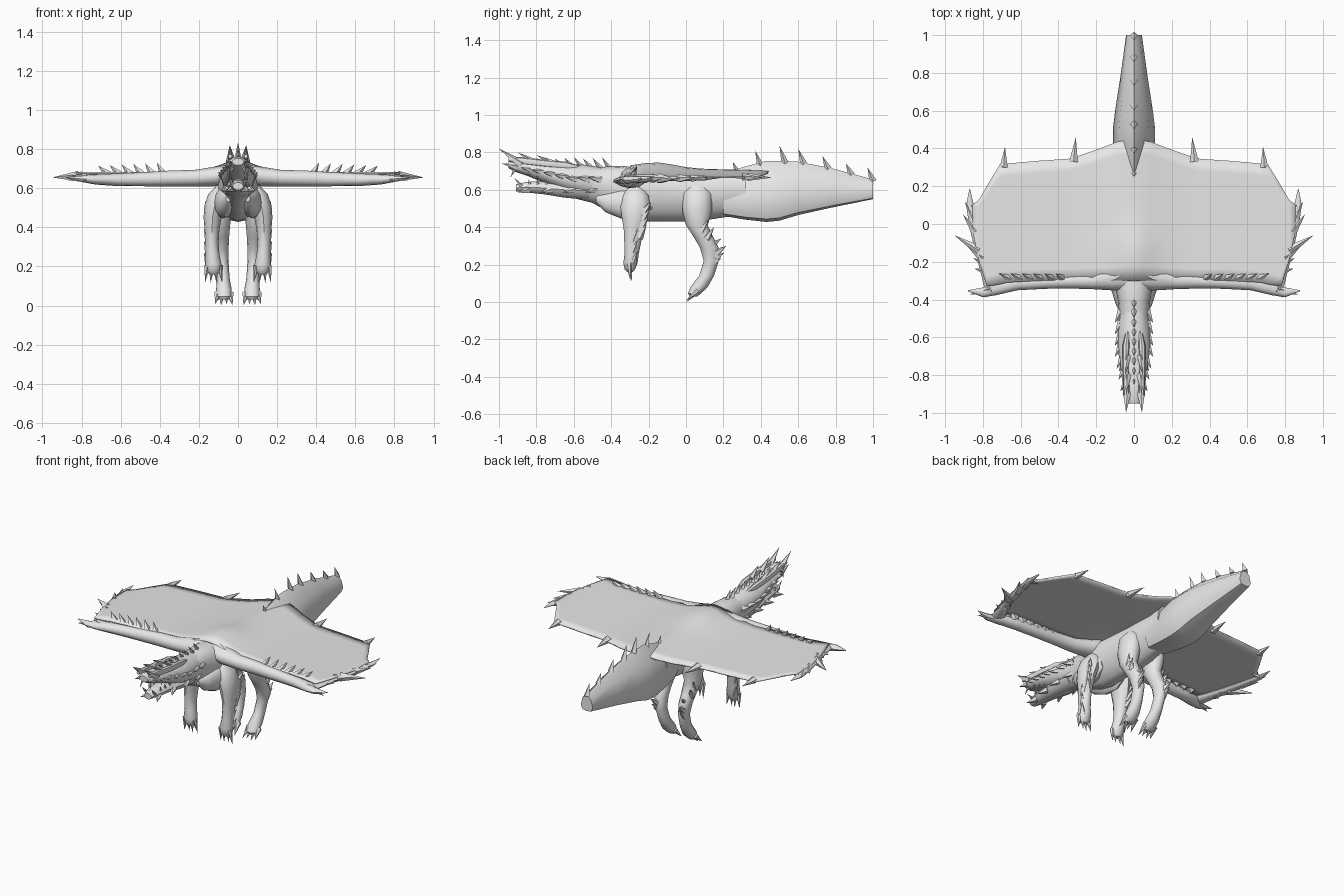
import bpy, bmesh, math
from mathutils import Vector, Matrix

grey = bpy.data.materials.new("pale grey")
grey.diffuse_color = (0.8, 0.8, 0.8, 1)


def finish(name, bm, mirror=False, smooth=40):
    """Turn a bmesh into a named object, optionally mirrored in x."""
    bmesh.ops.recalc_face_normals(bm, faces=bm.faces)
    me = bpy.data.meshes.new(name)
    bm.to_mesh(me)
    bm.free()
    me.materials.append(grey)
    ob = bpy.data.objects.new(name, me)
    bpy.context.collection.objects.link(ob)
    if smooth:
        bpy.ops.object.select_all(action='DESELECT')
        bpy.context.view_layer.objects.active = ob
        ob.select_set(True)
        bpy.ops.object.shade_smooth_by_angle(angle=math.radians(smooth))
    if mirror:
        ob.modifiers.new("mirror", 'MIRROR').use_mirror_merge = False
    return ob


def loft(name, axis, rings, sides=14, mirror=False, smooth=40, sag=0):
    """Skin ellipses (x, y, z, a, b) lying across the given axis; sag lowers the widest point."""
    u, v = {'x': ((0, 1, 0), (0, 0, 1)), 'y': ((1, 0, 0), (0, 0, 1)),
            'z': ((1, 0, 0), (0, 1, 0))}[axis]
    u, v = Vector(u), Vector(v)
    angles = [2 * math.pi * i / sides for i in range(sides)]
    bm = bmesh.new()
    loops = []
    for x, y, z, a, b in rings:
        loops.append([bm.verts.new(Vector((x, y, z)) + u * a * math.cos(t)
                                   + v * b * (math.sin(t) - sag * math.cos(t) ** 2))
                      for t in angles])
    for p, q in zip(loops, loops[1:]):
        for i in range(sides):
            j = (i + 1) % sides
            bm.faces.new((p[i], p[j], q[j], q[i]))
    bm.faces.new(loops[0])
    bm.faces.new(loops[-1])
    return finish(name, bm, mirror, smooth)


def spikes(name, items, mirror=False, sides=5):
    """Pointed cones given as (base, tip, radius)."""
    bm = bmesh.new()
    for base, tip, r in items:
        base, d = Vector(base), Vector(tip) - Vector(base)
        rot = d.to_track_quat('Z', 'Y').to_matrix().to_4x4()
        bmesh.ops.create_cone(bm, cap_ends=True, segments=sides, radius1=r, radius2=0,
                              depth=d.length, matrix=Matrix.Translation(base + d / 2) @ rot)
    return finish(name, bm, mirror, 0)


# Torso and neck, fuller at the top than at the belly
loft("body", 'y', [(0, y, (t + b) / 2, w, (t - b) / 2) for y, t, b, w in [
    (-.62, .71, .56, .07), (-.5, .715, .53, .078), (-.42, .725, .485, .082), (-.34, .728, .45, .098),
    (-.25, .715, .43, .11), (-.15, .71, .43, .105), (0, .70, .43, .1), (.12, .695, .44, .1),
    (.22, .695, .455, .09), (.32, .71, .45, .09)]], 16, sag=-.2)

# Blunt tail, wide and flat below with a ridge on top
loft("tail", 'y', [(0, y, (t + b) / 2, w, (t - b) / 2) for y, t, b, w in [
    (.2, .69, .46, .085), (.32, .725, .44, .1), (.43, .755, .428, .112), (.5, .755, .435, .112),
    (.6, .75, .465, .1), (.78, .715, .505, .072), (1, .655, .55, .042)]], 8, smooth=50, sag=.4)

# Head with open jaws, the upper one tilted upward
loft("upper_head", 'y', [
    (0, -.45, .635, .075, .085), (0, -.55, .65, .085, .085), (0, -.65, .665, .088, .072),
    (0, -.75, .69, .072, .056), (0, -.85, .715, .06, .04), (0, -.92, .73, .05, .032),
    (0, -.95, .735, .03, .018)], 12)
loft("lower_jaw", 'y', [
    (0, -.52, .595, .072, .052), (0, -.65, .6, .066, .044), (0, -.76, .61, .052, .036),
    (0, -.85, .614, .044, .03), (0, -.91, .61, .027, .02)], 10)
loft("brow_ridge", 'y', [
    (.03, -.54, .71, .008, .01), (.042, -.64, .73, .018, .02), (.045, -.75, .74, .016, .02),
    (.04, -.88, .755, .016, .02), (.04, -.95, .765, .01, .012)], 8, True)

# Nose horns, cheek spikes and teeth
head = [((.036, -.88, .735), (.042, -1, .82), .026), ((.04, -.9, .72), (.038, -.985, .74), .02),
        ((.035, -.8, .74), (.04, -.9, .80), .022), ((.035, -.7, .735), (.045, -.8, .785), .02),
        ((.03, -.91, .715), (.035, -.94, .665), .01), ((.03, -.88, .62), (.034, -.92, .665), .01)]
for i in range(7):
    y = -.46 - .06 * i
    w = .082 - .03 * max(0, (i - 3) / 3)
    z = .655 + max(0, i - 2) * .013
    head.append(((w - .016, y, z), (w + .02, y - .065, z + .012), .024))
    if i % 2 == 0:
        head.append(((w - .025, y - .02, .60), (w + .008, y - .08, .585), .022))
for i in range(4):
    y = -.7 - .045 * i
    head.append(((.047, y, .655 + .012 * i), (.047, y - .008, .63 + .012 * i), .008))
    head.append(((.04, y, .63), (.04, y - .008, .66), .007))
spikes("head_spikes", head, True)

# Neck and tail spines along the middle
neck = [((0, -.40 - .05 * i, .70 + .003 * i), (0, -.45 - .05 * i, .775 - .004 * (i % 3)), .019)
        for i in range(9)]
spikes("neck_spines", neck, sides=4)
spikes("tail_spines", [((0, y + .03, b), (0, y, t), .02) for y, b, t in [
    (.25, .68, .75), (.37, .72, .81), (.5, .74, .835), (.6, .735, .82), (.73, .71, .78),
    (.855, .68, .74), (.97, .645, .72)]], sides=4)

# Wing membrane sheet humped over the back
bm = bmesh.new()
cols = []
for x, y0, y1 in [(0, -.3, .45), (.045, -.3, .442), (.09, -.3, .435), (.18, -.3, .4),
                  (.295, -.3, .36), (.35, -.3, .345), (.5, -.3, .335), (.67, -.31, .32),
                  (.71, -.32, .315), (.78, -.33, .2), (.82, -.2, .13), (.855, -.04, .1)]:
    col = []
    for k in range(11):
        y = y0 + (y1 - y0) * k / 10
        z = .672 + .036 * math.exp(-(x / .16) ** 2) - .02 * y
        z += .03 * math.exp(-((y + .16) / .14) ** 2 - (x / .1) ** 2)
        col.append(bm.verts.new((x, y, z)))
    cols.append(col)
for p, q in zip(cols, cols[1:]):
    for k in range(10):
        bm.faces.new((p[k], q[k], q[k + 1], p[k + 1]))
wing = finish("wing_membrane", bm)
wing.modifiers.new("mirror", 'MIRROR')
s = wing.modifiers.new("thickness", 'SOLIDIFY')
s.thickness, s.offset = .01, 0

# Wing arm and outer finger
loft("wing_arm", 'x', [
    (0, -.27, .67, .075, .055), (.06, -.275, .668, .078, .055), (.12, -.285, .66, .066, .05),
    (.22, -.3, .652, .045, .042), (.35, -.303, .65, .038, .04), (.47, -.307, .646, .036, .036),
    (.62, -.315, .643, .036, .032), (.73, -.335, .645, .042, .026), (.8, -.362, .648, .026, .016),
    (.88, -.353, .655, .002, .002)], 12, True)
loft("wing_finger", 'y', [
    (.74, -.35, .65, .05, .02), (.775, -.26, .655, .036, .018), (.81, -.16, .66, .028, .015),
    (.835, -.06, .66, .026, .014), (.853, .02, .66, .024, .013), (.868, .1, .66, .02, .01),
    (.87, .185, .665, .002, .002)], 10, True)

# Spikes on the wing arm, the finger and the trailing edge
edge = [((.375 + .056 * i, -.29, .66), (.415 + .06 * i, -.262, .73 - .003 * i), .026)
        for i in range(6)]
edge += [((.77, -.26, .655), (.845, -.235, .66), .022), ((.785, -.22, .655), (.85, -.18, .665), .022),
         ((.8, -.18, .66), (.885, -.115, .665), .026), ((.82, -.14, .66), (.95, -.06, .655), .028),
         ((.84, -.04, .66), (.905, .05, .665), .024), ((.855, .03, .66), (.895, .12, .665), .02),
         ((.75, -.35, .65), (.79, -.39, .64), .022), ((.76, -.34, .65), (.87, -.375, .64), .024),
         ((.86, .1, .66), (.8, .09, .665), .014),
         ((.32, .33, .667), (.308, .46, .665), .024), ((.69, .30, .667), (.683, .41, .665), .022)]
spikes("wing_spikes", edge, True)

# Front legs with rounded shoulders
loft("front_leg", 'z', [
    (.075, -.27, .62, .03, .04), (.1, -.27, .57, .052, .07), (.12, -.27, .51, .052, .08),
    (.13, -.275, .45, .046, .068), (.133, -.28, .39, .038, .053), (.134, -.285, .32, .034, .045),
    (.13, -.29, .26, .035, .038), (.126, -.297, .21, .042, .038), (.125, -.3, .175, .034, .028),
    (.125, -.3, .16, .02, .015)], 12, True)
loft("shoulder", 'y', [
    (.05, -.48, .55, .012, .02), (.06, -.43, .53, .035, .05), (.07, -.35, .525, .05, .078),
    (.08, -.25, .53, .045, .085), (.08, -.18, .54, .02, .04)], 12, True)

# Hind legs
loft("hind_leg", 'z', [
    (.06, .06, .63, .03, .05), (.08, .06, .58, .055, .078), (.09, .06, .49, .058, .08),
    (.09, .058, .41, .05, .058), (.088, .095, .345, .042, .052), (.085, .125, .29, .037, .05),
    (.08, .135, .22, .032, .04), (.075, .11, .14, .032, .04), (.072, .07, .08, .04, .046),
    (.072, .045, .045, .038, .034), (.072, .04, .03, .025, .02)], 12, True)

# Toes and claws
claws = []
for i in range(4):
    o = (i - 1.5) * .021
    claws.append(((.125 + o, -.305, .205), (.125 + o * 1.4, -.29 - .008 * (i % 2), .115), .017))
    claws.append(((.072 + o, .06, .062), (.072 + o * 1.4, .003, .008 if i % 2 else .0), .019))
spikes("claws", claws, True, 6)

# Pointed tufts on the backs and flanks of the legs
tufts = []
for i in range(4):
    z = .35 + .04 * i
    tufts.append(((.142, -.255 + .006 * i, z), (.17, -.21 + .008 * i, z + .065), .03))
for y, z, r in [(.215, .30, .03), (.205, .265, .026), (.19, .235, .022), (.19, .34, .026)]:
    tufts.append(((.088, y - .07, z - .05), (.1, y, z), r))
for i in range(3):
    tufts.append(((.148, -.285, .21 + .06 * i), (.174, -.26, .27 + .06 * i), .022))
    tufts.append(((.118, .05 + .03 * i, .42 - .04 * i), (.135, .09 + .03 * i, .48 - .04 * i), .022))
spikes("leg_tufts", tufts, True)
